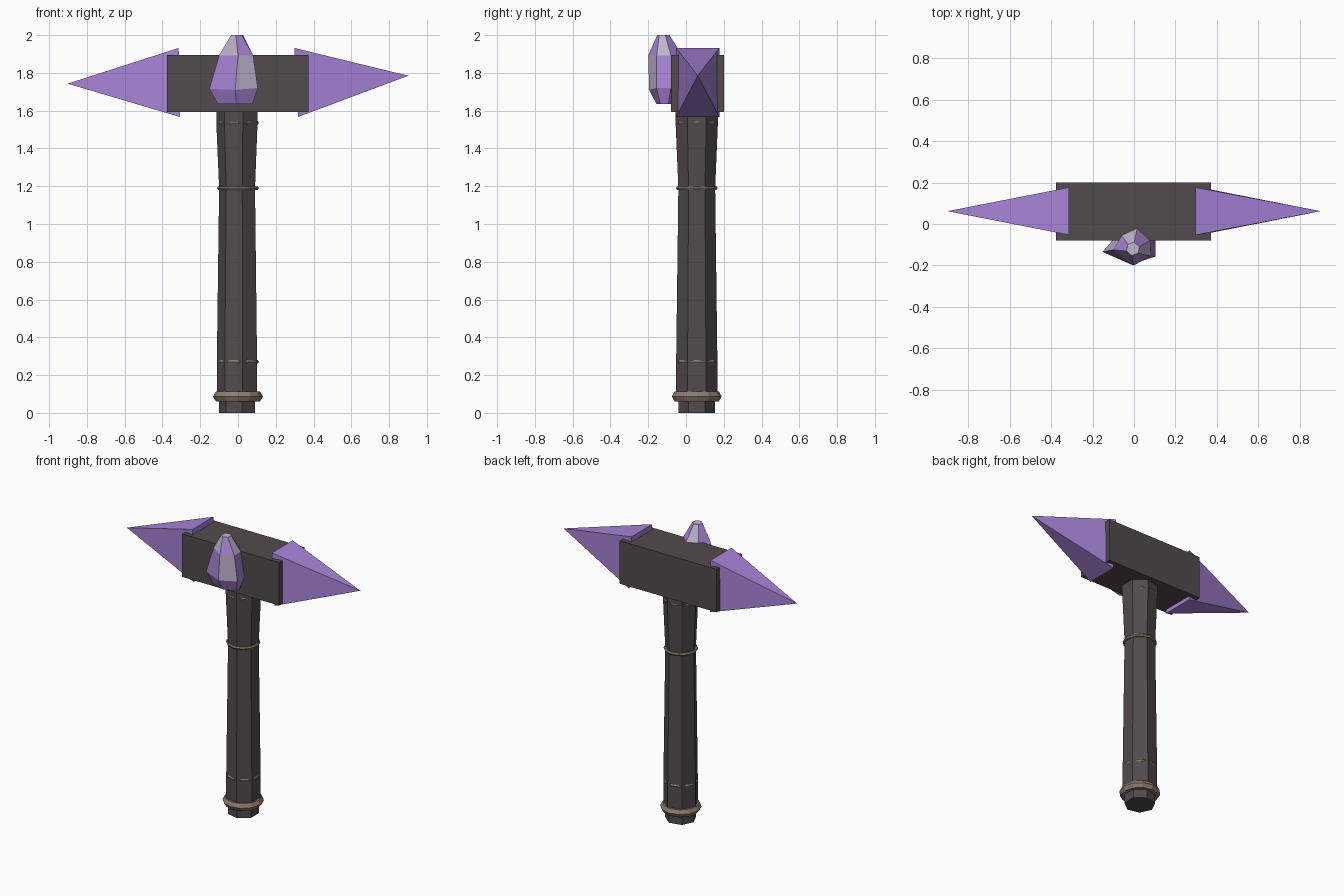
import bpy, bmesh
from math import cos, sin, pi

if "Cube" in bpy.data.objects:
    bpy.data.objects.remove(bpy.data.objects["Cube"])


def material(name, rgb):
    m = bpy.data.materials.new(name)
    m.diffuse_color = (*rgb, 1)
    m.use_nodes = True
    m.node_tree.nodes["Principled BSDF"].inputs["Base Color"].default_value = m.diffuse_color
    return m


DARK = material("dark_wood", (0.085, 0.07, 0.075))
TAN = material("tan_band", (0.27, 0.2, 0.155))
PURPLE = material("purple_crystal", (0.39, 0.23, 0.68))
PALE = material("pale_crystal", (0.52, 0.46, 0.62))
CY = 0.057  # y of the handle axis


def loft(name, rings, mats, pick=lambda k, i: 0):
    """Skin equal-length rings and cap both ends."""
    bm = bmesh.new()
    vs = [[bm.verts.new(p) for p in r] for r in rings]
    n = len(rings[0])
    for k in range(len(vs) - 1):
        for i in range(n):
            j = (i + 1) % n
            f = bm.faces.new((vs[k][i], vs[k][j], vs[k + 1][j], vs[k + 1][i]))
            f.material_index = pick(k, i)
    bm.faces.new(vs[0])
    bm.faces.new(vs[-1]).material_index = len(mats) - 1
    bmesh.ops.recalc_face_normals(bm, faces=bm.faces)
    me = bpy.data.meshes.new(name)
    bm.to_mesh(me)
    bm.free()
    for m in mats:
        me.materials.append(m)
    ob = bpy.data.objects.new(name, me)
    bpy.context.collection.objects.link(ob)
    return ob


# Seven-sided handle
profile = [(0, 0.1), (0.07, 0.1), (0.1, 0.112), (0.27, 0.112),
           (1.19, 0.1), (1.54, 0.115), (1.62, 0.115)]
angles = [pi + i * 2 * pi / 7 for i in range(7)]
loft("handle", [[(r * cos(a), CY + r * sin(a), z) for a in angles]
                for z, r in profile], [DARK])

# Thin bands and the thick pommel collar
for name, z, major, minor in [("pommel_collar", 0.087, 0.102, 0.03),
                              ("lower_band", 0.27, 0.099, 0.011),
                              ("middle_band", 1.19, 0.099, 0.011),
                              ("upper_band", 1.535, 0.099, 0.011)]:
    bpy.ops.mesh.primitive_torus_add(location=(0, CY, z), major_radius=major,
                                     minor_radius=minor, major_segments=12,
                                     minor_segments=6)
    bpy.context.object.name = name
    bpy.context.object.data.materials.append(TAN)

# Head block
bpy.ops.mesh.primitive_cube_add(size=1, location=(-0.002, 0.061, 1.744))
head = bpy.context.object
head.name = "head_block"
head.scale = (0.748, 0.28, 0.3)
head.data.materials.append(DARK)


# Pyramid spikes, each slightly tilted
def spike(name, x_top, x_bottom, tip):
    bm = bmesh.new()
    base = [bm.verts.new(p) for p in [(x_top, -0.053, 1.932), (x_top, 0.177, 1.932),
                                      (x_bottom, 0.177, 1.567), (x_bottom, -0.053, 1.567)]]
    apex = bm.verts.new(tip)
    bm.faces.new(base)
    for i in range(4):
        bm.faces.new((base[i], base[(i + 1) % 4], apex))
    bmesh.ops.recalc_face_normals(bm, faces=bm.faces)
    me = bpy.data.meshes.new(name)
    bm.to_mesh(me)
    bm.free()
    me.materials.append(PURPLE)
    bpy.context.collection.objects.link(bpy.data.objects.new(name, me))


spike("left_spike", -0.314, -0.308, (-0.902, 0.062, 1.743))
spike("right_spike", 0.298, 0.318, (0.902, 0.062, 1.785))

# Irregular six-sided crystal on the front of the head
middle = [(0.01, -0.012), (-0.08, -0.05), (-0.152, -0.135),
          (-0.015, -0.195), (0.105, -0.157), (0.105, -0.08)]
upper = [(0.015, -0.02), (-0.06, -0.055), (-0.1, -0.125),
         (0.0, -0.2), (0.08, -0.155), (0.078, -0.08)]
mz = [1.72, 1.72, 1.715, 1.71, 1.72, 1.72]
low = [(-0.005 + 0.72 * (x + 0.01), -0.11 + 0.55 * (y + 0.11), 1.636) for x, y in middle]
top = [(-0.005 + 0.033 * cos(a), -0.12 + 0.033 * sin(a), 2.0)
       for a in [pi / 2 - 0.2 + i * pi / 3 for i in range(6)]]
loft("front_crystal", [low, [(x, y, z) for (x, y), z in zip(middle, mz)],
                       [(x, y, 1.893) for x, y in upper], top],
     [PURPLE, PALE], lambda k, i: int(k > 0 and (k + i) % 2 == 0))
